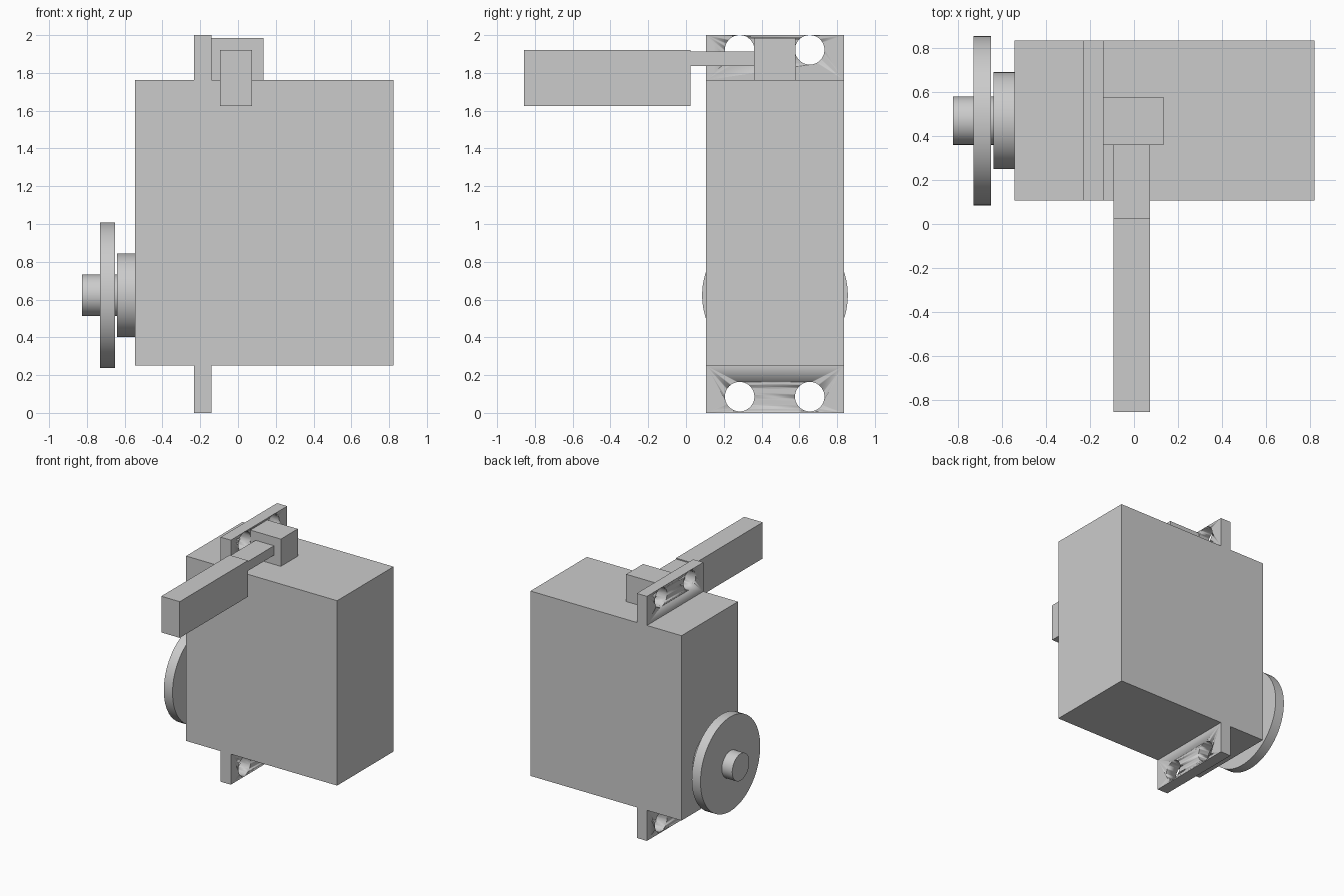
import bpy, math
from mathutils import Vector

cube = bpy.data.objects.get("Cube")
if cube:
    bpy.data.objects.remove(cube, do_unlink=True)

grey = bpy.data.materials.new("plain grey")
grey.use_nodes = True
colour = (0.6, 0.6, 0.6, 1)
grey.diffuse_color = colour
grey.node_tree.nodes["Principled BSDF"].inputs["Base Color"].default_value = colour


def box(name, low, high):
    low, high = Vector(low), Vector(high)
    bpy.ops.mesh.primitive_cube_add(size=1, location=(low + high) / 2)
    obj = bpy.context.object
    obj.name = name
    obj.scale = high - low
    bpy.ops.object.transform_apply(location=False, rotation=False)
    obj.data.materials.append(grey)
    return obj


def rod(name, x0, x1, y, z, radius):
    # Cylinder lying along x
    bpy.ops.mesh.primitive_cylinder_add(
        vertices=64, radius=radius, depth=x1 - x0,
        location=((x0 + x1) / 2, y, z), rotation=(0, math.pi / 2, 0))
    obj = bpy.context.object
    obj.name = name
    obj.data.materials.append(grey)
    bpy.ops.object.shade_smooth_by_angle(angle=math.radians(30))
    return obj


# Motor case
back, front = 0.836, 0.107
case_bottom, case_top = 0.25, 1.762
box("motor_case", (-0.545, front, case_bottom), (0.822, back, case_top))

# Mounting tabs above and below, each with two screw holes
tabs = {"lower": (0, case_bottom, 0.086), "upper": (case_top, 2, 1.922)}
for side, (z0, z1, hole_z) in tabs.items():
    tab = box(side + "_mounting_tab", (-0.232, front, z0), (-0.14, back, z1))
    for i, y in enumerate((0.284, 0.655)):
        cutter = rod(f"{side}_hole_cutter_{i + 1}", -0.4, 0, y, hole_z, 0.078)
        cutter.hide_render = True
        cutter.hide_set(True)
        cut = tab.modifiers.new("screw hole", "BOOLEAN")
        cut.object = cutter
        cut.solver = "EXACT"
    bpy.context.view_layer.objects.active = tab
    tab.select_set(True)
    bpy.ops.object.shade_smooth_by_angle(angle=math.radians(30))

# Output shaft, collar and horn disc
axis_y, axis_z = 0.471, 0.623
rod("output_collar", -0.64, -0.545, axis_y, axis_z, 0.221)
rod("output_disc", -0.731, -0.652, axis_y, axis_z, 0.386)
rod("output_shaft", -0.825, -0.545, axis_y, axis_z, 0.11)

# Cable: socket, thin neck and long plug
box("cable_socket", (-0.14, 0.361, case_top), (0.135, 0.58, 1.985))
box("cable_neck", (-0.094, 0.025, 1.837), (0.073, 0.361, 1.914))
box("cable_plug", (-0.094, -0.857, 1.626), (0.073, 0.025, 1.922))
